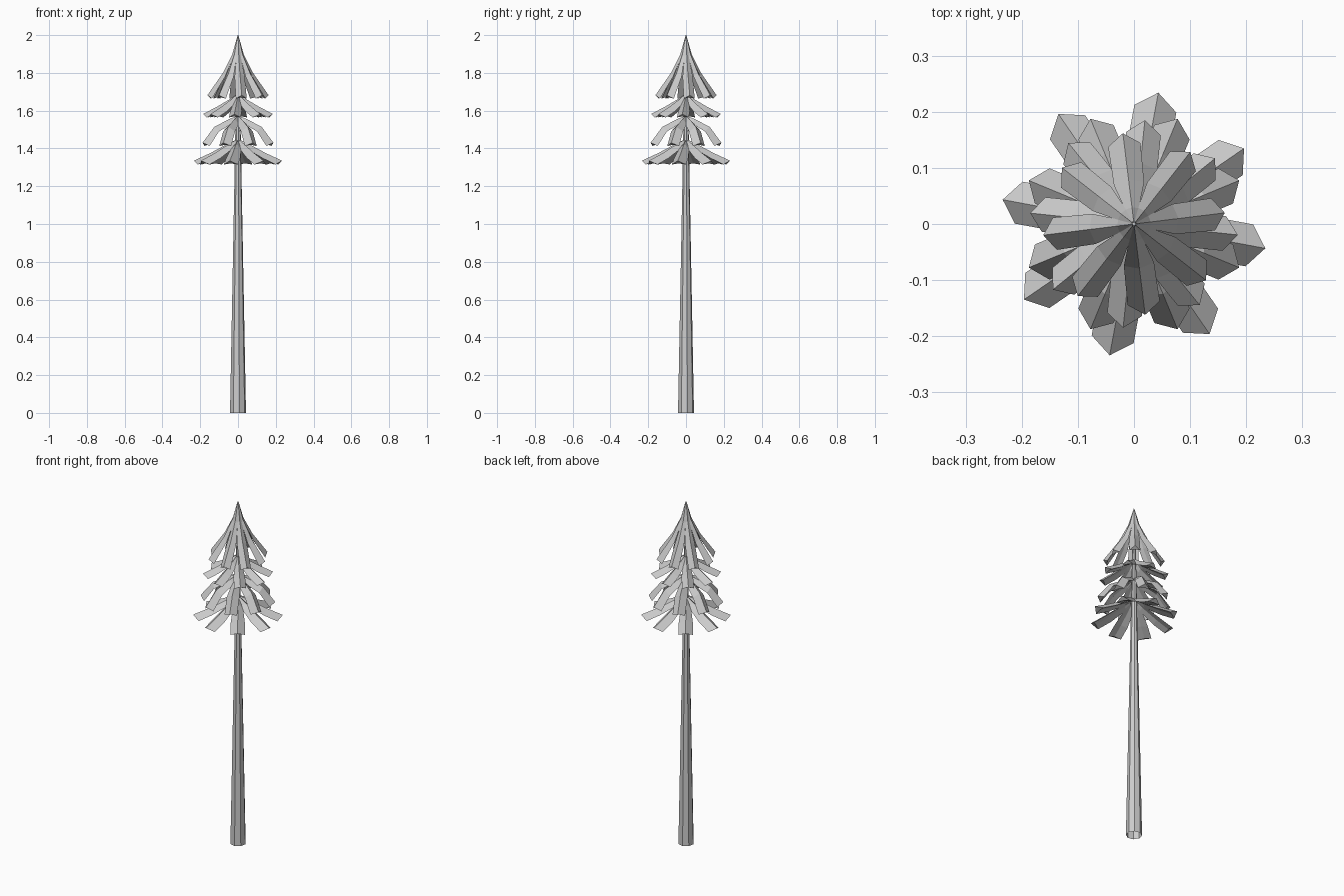
import bpy, bmesh
from math import sin, cos, pi, radians


def finish(bm, name):
    bmesh.ops.recalc_face_normals(bm, faces=bm.faces)
    me = bpy.data.meshes.new(name)
    bm.to_mesh(me)
    bm.free()
    ob = bpy.data.objects.new(name, me)
    bpy.context.collection.objects.link(ob)
    return ob


def trunk():
    # tapered eight-sided tube, open at the base
    bm = bmesh.new()
    rings = []
    for z, r in ((0, 0.043), (1.35, 0.017), (1.85, 0.008)):
        rings.append([bm.verts.new((r * cos(a), r * sin(a), z))
                      for a in (radians(10 + 45 * k) for k in range(8))])
    for lo, hi in zip(rings, rings[1:]):
        for k in range(8):
            j = (k + 1) % 8
            bm.faces.new((lo[k], lo[j], hi[j], hi[k]))
    bm.faces.new(rings[-1])
    finish(bm, "trunk")


def tier(name, offset, stations):
    # eight drooping boughs; each station is (ridge radius, ridge height,
    # half width, side drop, side setback, underside lift)
    bm = bmesh.new()
    for k in range(8):
        a = radians(offset + 45 * k)
        ca, sa = cos(a), sin(a)

        def v(r, w, z):
            return bm.verts.new((r * ca - w * sa, r * sa + w * ca, z))

        rows = []
        for r, z, w, drop, back, lift in stations:
            rows.append((v(r - back, -w, z - drop), v(r, 0, z),
                         v(r - back, w, z - drop),
                         v(r - back, 0, z - drop + lift)))
        for p, q in zip(rows, rows[1:]):
            for i in range(4):
                j = (i + 1) % 4
                bm.faces.new((p[i], p[j], q[j], q[i]))
        bm.faces.new(rows[-1])
        bm.faces.new(rows[0])
    bmesh.ops.remove_doubles(bm, verts=bm.verts, dist=0.0003)
    finish(bm, name)


trunk()
tier("lower_boughs", -10.5, (
    (0.012, 1.445, 0.008, 0.015, 0.0, 0.005),
    (0.055, 1.425, 0.027, 0.025, 0.004, 0.008),
    (0.150, 1.375, 0.038, 0.026, 0.012, 0.008),
    (0.238, 1.335, 0.038, 0.020, 0.029, 0.006)))
tier("middle_boughs", 22.5, (
    (0.012, 1.570, 0.008, 0.015, 0.0, 0.005),
    (0.050, 1.555, 0.024, 0.025, 0.004, 0.008),
    (0.135, 1.515, 0.034, 0.025, 0.012, 0.008),
    (0.203, 1.430, 0.034, 0.017, 0.026, 0.006)))
tier("upper_boughs", -6, (
    (0.012, 1.685, 0.008, 0.015, 0.0, 0.005),
    (0.045, 1.660, 0.022, 0.025, 0.004, 0.008),
    (0.110, 1.622, 0.031, 0.025, 0.010, 0.008),
    (0.186, 1.582, 0.031, 0.018, 0.024, 0.006)))
tier("crown_boughs", 7, (
    (0.002, 2.000, 0.0006, 0.004, 0.0, 0.001),
    (0.030, 1.900, 0.012, 0.015, 0.003, 0.004),
    (0.080, 1.800, 0.027, 0.020, 0.008, 0.006),
    (0.163, 1.682, 0.029, 0.018, 0.021, 0.006)))
